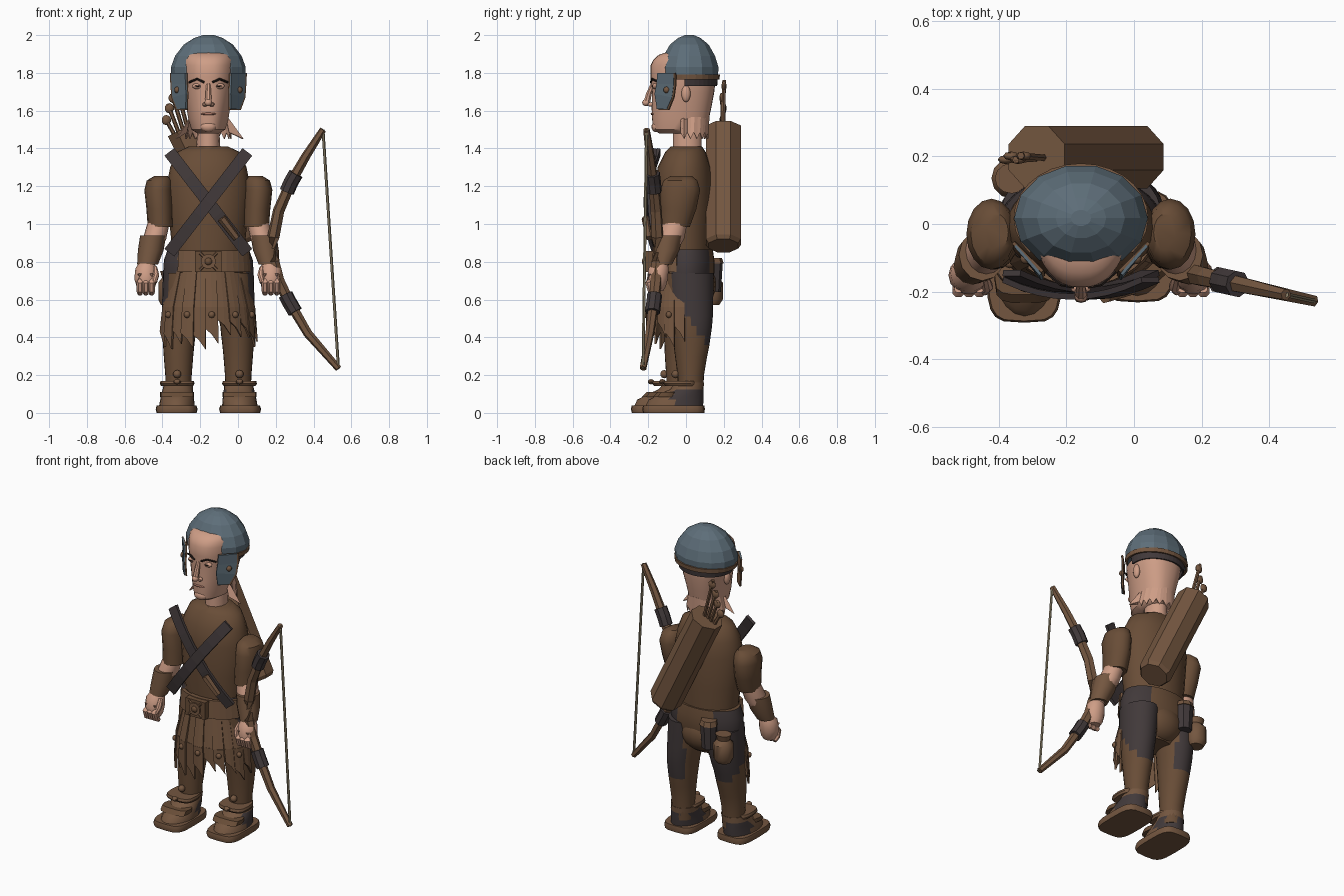
import bpy, bmesh, math, random
from mathutils import Vector

random.seed(4)
if "Cube" in bpy.data.objects:
    bpy.data.objects.remove(bpy.data.objects["Cube"])
CX = -0.157  # body centre line


def material(name, r, g, b):
    m = bpy.data.materials.new(name)
    m.diffuse_color = (r, g, b, 1)
    m.use_nodes = True
    m.node_tree.nodes["Principled BSDF"].inputs["Base Color"].default_value = (r, g, b, 1)
    return m


CLOTH = material("brown cloth", .14, .074, .038)
LEATHER = material("tan leather", .175, .094, .051)
STEEL = material("blue grey steel", .11, .155, .19)
SKIN = material("skin", .62, .34, .24)
DARK = material("charcoal", .053, .041, .042)
STRING = material("bow string", .30, .25, .16)
HAIR = material("dark brow", .018, .012, .010)
LIPS = material("lips", .40, .18, .13)


def finish(name, bm, mats, smooth=True, rule=None):
    bmesh.ops.recalc_face_normals(bm, faces=bm.faces)
    me = bpy.data.meshes.new(name)
    mats = mats if isinstance(mats, list) else [mats]
    for m in mats:
        me.materials.append(m)
    for f in bm.faces:
        f.material_index = int(rule(f.calc_center_median())) if rule else 0
    bm.to_mesh(me)
    bm.free()
    if smooth:
        me.shade_smooth()
        me.set_sharp_from_angle(angle=math.radians(42))
    ob = bpy.data.objects.new(name, me)
    bpy.context.scene.collection.objects.link(ob)
    return ob


def skin_rings(name, rings, mats, smooth, rule):
    bm = bmesh.new()
    vs = [[bm.verts.new(p) for p in r] for r in rings]
    n = len(rings[0])
    for a, b in zip(vs, vs[1:]):
        for i in range(n):
            j = (i + 1) % n
            bm.faces.new((a[i], a[j], b[j], b[i]))
    bm.faces.new(vs[0])
    bm.faces.new(vs[-1])
    return finish(name, bm, mats, smooth, rule)


def power(v, e):
    return math.copysign(abs(v) ** e, v)


def loft(name, rows, mats, n=20, smooth=True, rule=None, egg=0, e=1):
    """Stack level rings: rows of (x, z, half width, front y, back y)."""
    rings = []
    for x, z, rx, yf, yb in rows:
        ring = []
        for i in range(n):
            t = math.tau * i / n
            c, s = power(math.cos(t), e), power(math.sin(t), e)
            ring.append((x + rx * c * (1 - egg * max(0, -s)), (yf + yb) / 2 + s * (yb - yf) / 2, z))
        rings.append(ring)
    return skin_rings(name, rings, mats, smooth, rule)


def rod(name, pts, radii, mats, n=8, smooth=True):
    """Round or faceted bar along a path."""
    pts = [Vector(p) for p in pts]
    radii = radii if isinstance(radii, list) else [radii] * len(pts)
    rings = []
    for i, (p, r) in enumerate(zip(pts, radii)):
        d = pts[min(i + 1, len(pts) - 1)] - pts[max(i - 1, 0)]
        q = d.to_track_quat('Z', 'Y')
        rings.append([p + q @ Vector((r * math.cos(math.tau * (k + .5) / n),
                                      r * math.sin(math.tau * (k + .5) / n), 0)) for k in range(n)])
    return skin_rings(name, rings, mats, smooth, None)


def ball(name, loc, size, mat, seg=12):
    bm = bmesh.new()
    bmesh.ops.create_uvsphere(bm, u_segments=seg, v_segments=seg * 2 // 3, radius=1)
    for v in bm.verts:
        v.co = Vector(loc) + Vector([a * b for a, b in zip(v.co, size)])
    return finish(name, bm, mat)


def sheet(name, top, bottom, mat, thick):
    """Strip between two edges, thickened."""
    bm = bmesh.new()
    a = [bm.verts.new(p) for p in top]
    b = [bm.verts.new(p) for p in bottom]
    for i in range(len(a) - 1):
        bm.faces.new((a[i], a[i + 1], b[i + 1], b[i]))
    ob = finish(name, bm, mat, False)
    sol = ob.modifiers.new("thickness", 'SOLIDIFY')
    sol.thickness, sol.offset = thick, 0


def around(deg, rx, ry, z, cy=0.0):
    t = math.radians(deg)
    return (CX + rx * math.cos(t), cy + ry * math.sin(t), z)


# Torso and hips
loft("tunic", [(CX, z, r, f, b) for z, r, f, b in (
    (.85, .19, -.15, .132), (1.0, .205, -.16, .138), (1.2, .222, -.165, .142),
    (1.3, .202, -.15, .13), (1.38, .168, -.11, .105), (1.41, .105, -.08, .085))], CLOTH, 24)
loft("hips", [(CX, z, r, f, b) for z, r, f, b in (
    (.56, .12, -.1, .08), (.64, .225, -.13, .13), (.74, .24, -.14, .15), (.81, .235, -.14, .15), (.865, .215, -.13, .142))],
    [CLOTH, DARK], 32, rule=lambda c: c.x - CX < -.145 or abs(c.x - CX) > .115 and c.y > -.085)
ball("seat", (CX, .05, .68), (.145, .11, .12), CLOTH, 16)
loft("neck", [(CX, 1.38, .065, -.07, .085), (CX, 1.5, .058, -.07, .085)], SKIN, 14)

# Head
loft("head", [(CX, z, r, f, b) for z, r, f, b in (
    (1.478, .055, -.14, .08), (1.5, .09, -.174, .11), (1.56, .107, -.18, .122), (1.62, .116, -.182, .135),
    (1.7, .136, -.18, .15), (1.78, .146, -.188, .158), (1.84, .145, -.187, .15),
    (1.87, .14, -.172, .12), (1.895, .125, -.145, .08), (1.91, .1, -.1, .05))], SKIN, 32, egg=.2, e=.82)
steps = range(-25, 206, 10)
sheet("ragged_neck_edge", [around(a, .1, .105, 1.57, .017) for a in steps],
      [around(a, .12 + .07 * (i % 11 == 1), .1, 1.485 - .035 * (i % 2), .015) for i, a in enumerate(steps)], SKIN, .006)
rod("nose", [(CX, -.176, 1.74), (CX, -.196, 1.69), (CX, -.207, 1.645)], [.012, .016, .019], SKIN)
ball("nose_tip", (CX, -.211, 1.643), (.02, .021, .019), SKIN)
ball("chin", (CX, -.16, 1.515), (.042, .023, .028), SKIN)
ball("mouth", (CX, -.176, 1.583), (.04, .011, .007), LIPS)
for side, s in (("left", 1), ("right", -1)):
    X = lambda d: CX + s * d
    ball(side + "_nostril", (X(.018), -.186, 1.633), (.014, .017, .012), SKIN, 8)
    ball(side + "_eyelid", (X(.056), -.163, 1.73), (.03, .015, .016), SKIN)
    ball(side + "_eye", (X(.056), -.175, 1.73), (.018, .005, .004), HAIR, 8)
    rod(side + "_brow", [(X(.022), -.186, 1.75), (X(.06), -.179, 1.768), (X(.102), -.142, 1.75)], .006, HAIR, 6)
    ball(side + "_ear", (X(.137), .0, 1.69), (.018, .024, .045), SKIN)
    # Cheek guard with rim and rivet, angled across the cheek
    for part, g, back, mat in (("cheek_rim", .006, .005, LEATHER), ("cheek_guard", 0, -.004, STEEL)):
        sheet(side + "_" + part,
              [(X(.195 + g), -.06 + back, 1.8), (X(.192 + g), -.058 + back, 1.74), (X(.187 + g), -.068 + back, 1.67),
               (X(.163 + g), -.095 + back, 1.61 - g)],
              [(X(.12 - g), -.145 + back, 1.8), (X(.118 - g), -.15 + back, 1.74), (X(.115 - g), -.16 + back, 1.69),
               (X(.117 - g), -.148 + back, 1.61 - g)], mat, .009)
    ball(side + "_cheek_rivet", (X(.165), -.102, 1.71), (.016, .018, .018), LEATHER, 8)

# Helmet
loft("helmet", [(CX, z, r, .018 - .16 * k, .018 + .158 * k) for z, r, k in (
    (1.778, .196, .98), (1.83, .198, 1), (1.89, .176, .88), (1.95, .13, .66),
    (1.985, .075, .38), (2, .03, .15))], STEEL, 14, False)
arc = range(-40, 221, 13)
sheet("helmet_band", [around(a, .193, .155, 1.792, .018) for a in arc],
      [around(a, .19, .153, 1.766, .018) for a in arc], LEATHER, .013)
arc = range(-10, 191, 10)
sheet("helmet_lining", [around(a, .17, .146, 1.775, .018) for a in arc],
      [around(a, .162, .142, 1.732, .018) for a in arc], DARK, .01)

# Arms, legs and boots; the left foot stands a little behind the right
for side, s, oy in (("left", 1, .03), ("right", -1, -.03)):
    X = lambda d: CX + s * d
    limb = lambda rows, o=0: [(X(d), z, r, f + o, b + o) for d, z, r, f, b in rows]
    loft(side + "_sleeve", limb([(.25, 1.255, .035, -.08, .03), (.26, 1.23, .066, -.12, .06),
         (.265, 1.18, .074, -.135, .075), (.258, 1.08, .07, -.135, .055), (.255, .985, .066, -.135, .02)]), CLOTH, 16)
    loft(side + "_forearm", limb([(.26, 1.02, .058, -.12, .01), (.285, .92, .062, -.155, -.01),
         (.315, .82, .045, -.17, -.07), (.33, .75, .036, -.18, -.11)]), SKIN, 16)
    loft(side + "_bracer", limb([(.292, .94, .069, -.168, -.015), (.305, .86, .068, -.175, -.035),
         (.322, .785, .055, -.18, -.075)]), LEATHER, 12)
    loft(side + "_hand", limb([(.325, .8, .038, -.17, -.1), (.33, .765, .056, -.2, -.09), (.332, .71, .06, -.208, -.095),
         (.33, .67, .05, -.205, -.105), (.33, .645, .035, -.19, -.12)]), SKIN, 14)
    for i in range(3):
        d = .3 + .031 * i
        rod("%s_finger_%d" % (side, i + 1), [(X(d), -.19, .735), (X(d), -.198, .69), (X(d), -.185, .65),
            (X(d), -.16, .632)], [.014, .02, .02, .014], SKIN)
    rod(side + "_thumb", [(X(.285), -.16, .77), (X(.277), -.185, .73), (X(.284), -.2, .69)], [.014, .018, .012], SKIN)

    loft(side + "_leg", [(X(d), z, r, f + oy * k, b + oy * k) for d, z, r, f, b, k in (
         (.158, .08, .066, -.07, .06, 1), (.158, .2, .07, -.075, .065, 1), (.158, .3, .078, -.085, .085, .9),
         (.157, .36, .083, -.09, .1, .8), (.156, .41, .088, -.095, .11, .7), (.155, .46, .092, -.1, .12, .6),
         (.15, .51, .096, -.105, .13, .4), (.145, .57, .1, -.11, .138, .2), (.13, .74, .11, -.115, .145, 0))],
         [CLOTH, DARK], 24, rule=lambda c: c.z > .5 - 1.1 * max(c.y, -.05) and c.y > -.07 and s * (c.x - CX) > .085)
    loft(side + "_sole", limb([(.168, 0, .106, -.257, .067), (.168, .02, .111, -.262, .07),
                               (.168, .04, .105, -.257, .067)], oy), LEATHER, 20, e=.5)
    loft(side + "_boot", limb([(.167, .035, .094, -.245, .06), (.165, .07, .09, -.228, .063),
         (.164, .1, .085, -.17, .063), (.162, .125, .08, -.115, .063), (.158, .16, .076, -.085, .065)], oy),
         [LEATHER, DARK], 20, rule=lambda c: .05 < c.z < .14 and c.y > -.08)
    loft(side + "_boot_cuff", limb([(.165, .142, .085, -.14, .02), (.165, .155, .092, -.15, .025),
                                    (.165, .17, .088, -.145, .02)], oy), LEATHER, 14, e=.6)
    loft(side + "_boot_strap", limb([(.165, .085, .09, -.205, -.08), (.165, .11, .09, -.18, -.08)], oy), CLOTH, 14, e=.6)
    ball(side + "_boot_stud", (X(.165), -.155 + oy, .165), (.02, .018, .014), LEATHER, 8)
    ball(side + "_shin_stud", (X(.165), -.085 + oy, .205), (.022, .022, .022), LEATHER, 8)

# Belt and buckle
arc = range(225, 346, 10)
sheet("belt", [around(a, .215, .172, .86) for a in arc], [around(a, .222, .178, .745) for a in arc], LEATHER, .022)
rod("buckle_plate", [(CX - .07, -.158, .802), (CX + .07, -.158, .802)], .078, CLOTH, 4, False)
rod("buckle_ring", [(CX, -.205, .802), (CX, -.222, .802)], .04, LEATHER, 12, False)
ball("buckle_boss", (CX, -.222, .802), (.02, .012, .02), CLOTH, 8)
for k in range(4):
    t = math.tau * (k + .5) / 4
    u = Vector((math.cos(t), 0, math.sin(t)))
    rod("buckle_ray_%d" % (k + 1), [Vector((CX, -.214, .802)) + u * r for r in (.035, .062)], .008, LEATHER, 6)

# Skirt of torn leather strips with studs
for i in range(11):
    a = 198 + 15.2 * i
    low = random.uniform(.35, .44)
    edge = (a - 8, a, a + 8)
    mid = [around(b, .242, .196 + .012 * (i % 2), .56) for b in edge]
    end = [around(b, .256, .194 + .012 * (i % 2), low + d) for b, d in zip(edge, (.06, .03, -.02))]
    sheet("skirt_strip_%d" % (i + 1), [around(b, .188, .17 + .006 * (i % 2), .765) for b in edge], mid, LEATHER, .012)
    sheet("skirt_tail_%d" % (i + 1), mid, end, LEATHER, .012)
    if i % 2:
        ball("skirt_stud_%d" % (i + 1), around(a, .252, .212, .52), (.018, .016, .018), LEATHER, 8)

# Crossed chest straps, one carrying a sheath
for name, s in (("left_chest_strap", 1), ("right_chest_strap", -1)):
    top, low = [], []
    for i in range(9):
        u = i / 4 - 1
        x, z, y = CX + .205 * u * s, 1.115 + .265 * u, -.205 - .01 * s + .05 * u * u
        top.append((x - .026 * s, y, z + .02))
        low.append((x + .026 * s, y, z - .02))
    sheet(name, top, low, DARK, .018)
rod("sheath", [(CX + .07, -.212, 1.03), (CX + .15, -.192, .925)], [.024, .02], LEATHER, 6, False)

# Quiver and arrows
rod("quiver", [(-.288, .198, 1.505), (.005, .198, .905), (.015, .198, .885)], [.1, .1, .085], LEATHER, 8, False)
for i, (x, z) in enumerate(((-.385, 1.56), (-.37, 1.63), (-.35, 1.69), (-.335, 1.76))):
    tip, root = Vector((x, .19 + .012 * (i % 2), z)), Vector((-.33 + .025 * i, .195, 1.46))
    rod("arrow_%d" % (i + 1), [root, tip], .011, LEATHER, 6)
    ball("arrow_end_%d" % (i + 1), tip - (tip - root) * .1, (.025, .014, .027), LEATHER, 8)

# Hip pouches
loft("dark_pouch", [(-.265, .64, .045, .1, .185), (-.265, .8, .054, .1, .195)], DARK, 8, False)
loft("dark_pouch_lid", [(-.265, .79, .058, .1, .2), (-.265, .82, .05, .1, .19)], LEATHER, 8, False)
loft("round_pouch", [(-.362, .57, .045, .09, .175), (-.362, .6, .06, .075, .195), (-.362, .69, .06, .075, .195),
     (-.362, .715, .04, .1, .17), (-.362, .75, .05, .09, .18)], LEATHER, 12)

# Bow, wraps and string
bow_y = lambda x: -.15 - .22 * (x - .18)
path = [(x, bow_y(x), z) for x, z in ((.45, 1.5), (.36, 1.36), (.28, 1.22), (.215, 1.07), (.187, .93), (.187, .8),
                                      (.215, .7), (.27, .59), (.37, .42), (.532, .235))]
rod("bow", path, [.018, .024, .028, .031, .033, .033, .031, .028, .024, .018], LEATHER, 6, False)
for name, i in (("upper_wrap", 2), ("lower_wrap", 7)):
    a, b, c = (Vector(p) for p in path[i - 1:i + 2])
    rod(name, [b.lerp(a, .33), b, b.lerp(c, .33)], .04, DARK, 8, False)
rod("bow_string", [path[0], path[-1]], .008, STRING, 6)
